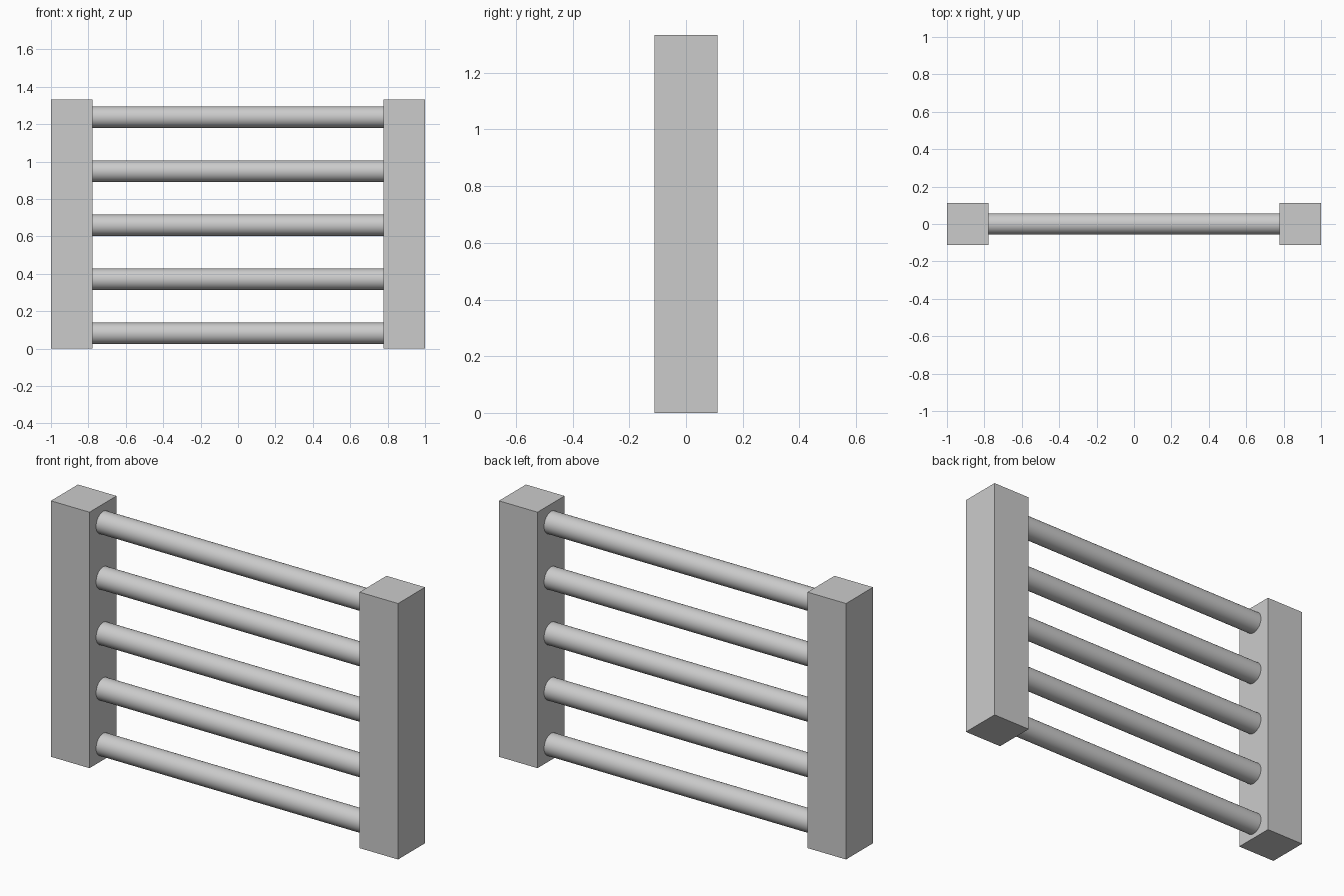
import bpy
import math

if "Cube" in bpy.data.objects:
    bpy.data.objects.remove(bpy.data.objects["Cube"])

HEIGHT = 1.333
POST_W = 0.222
RUNG_R = 0.057
RUNG_LEN = 2 - 2 * POST_W + 0.01   # ends sit slightly inside the posts


def post(name, x):
    bpy.ops.mesh.primitive_cube_add(size=1, location=(x, 0, HEIGHT / 2))
    ob = bpy.context.object
    ob.name = name
    ob.scale = (POST_W, POST_W, HEIGHT)
    bpy.ops.object.transform_apply(location=False, rotation=False, scale=True)


def rung(name, z):
    bpy.ops.mesh.primitive_cylinder_add(
        vertices=32, radius=RUNG_R, depth=RUNG_LEN,
        location=(0, 0, z), rotation=(0, math.pi / 2, 0))
    bpy.context.object.name = name
    bpy.ops.object.shade_smooth_by_angle(angle=math.radians(40))


# Square end posts
post("left_post", -1 + POST_W / 2)
post("right_post", 1 - POST_W / 2)

# Five evenly spaced round rungs
for i in range(5):
    rung(f"rung_{i + 1}", 0.082 + i * 0.289)
